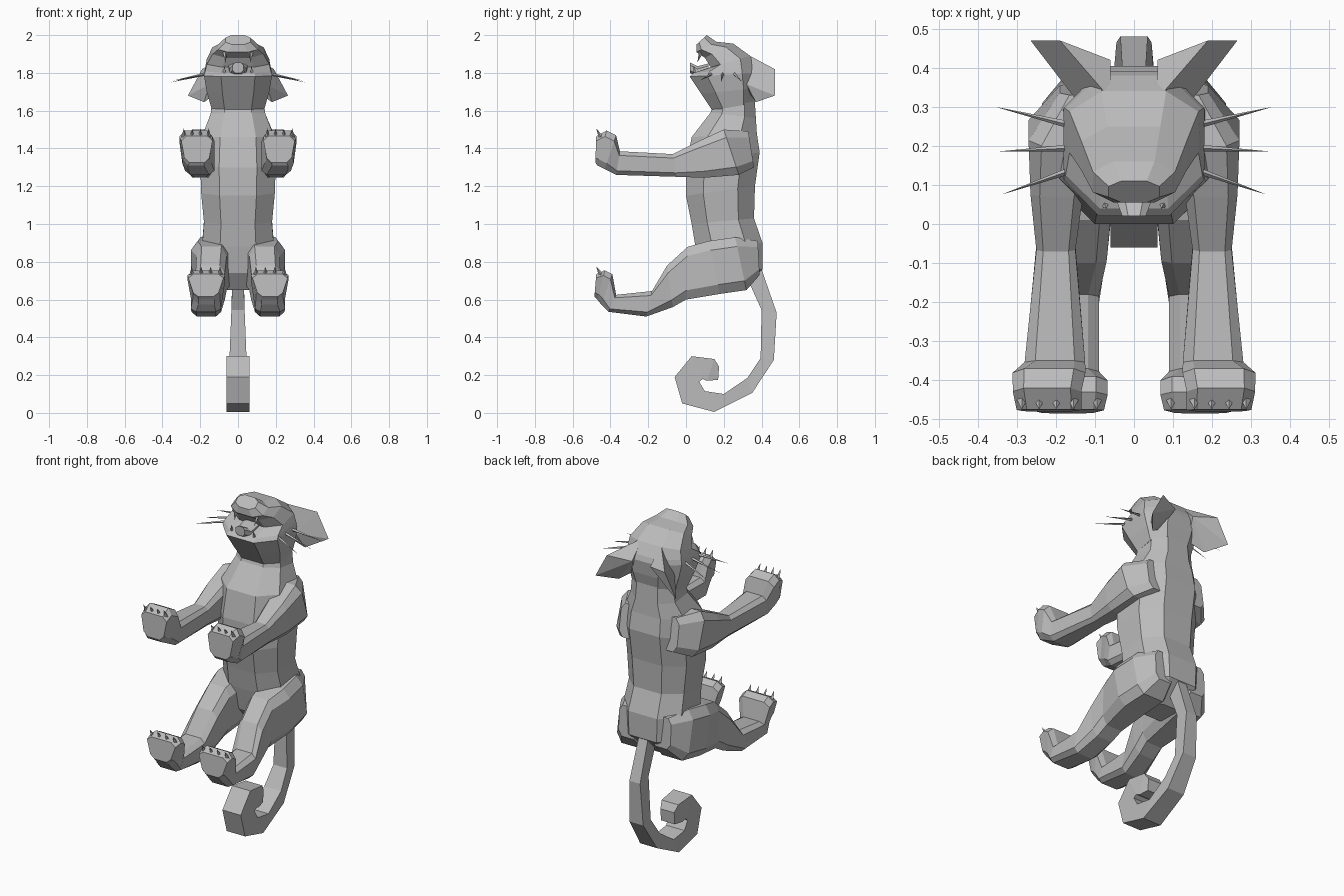
import bpy
import bmesh
from mathutils import Vector

cube = bpy.data.objects.get("Cube")
if cube:
    bpy.data.objects.remove(cube, do_unlink=True)

grey = bpy.data.materials.new("plain_grey")
grey.use_nodes = True
tone = (0.5, 0.5, 0.5, 1)
grey.diffuse_color = tone
grey.node_tree.nodes["Principled BSDF"].inputs["Base Color"].default_value = tone


def finish(name, bm, mirrored=False):
    """Turn a bmesh into a flat shaded object, optionally mirrored in x."""
    bmesh.ops.remove_doubles(bm, verts=bm.verts, dist=0.0005)
    bmesh.ops.recalc_face_normals(bm, faces=bm.faces)
    mesh = bpy.data.meshes.new(name)
    bm.to_mesh(mesh)
    bm.free()
    mesh.materials.append(grey)
    obj = bpy.data.objects.new(name, mesh)
    bpy.context.collection.objects.link(obj)
    if mirrored:
        obj.modifiers.new("mirror", "MIRROR").use_mirror_merge = False
    return obj


def section(front, back, x_in, x_out, cut, taper):
    """Chamfered box section spanning two side-view points and an x range."""
    front, back = Vector((0, *front)), Vector((0, *back))
    mid, half = (front + back) / 2, (front - back) / 2
    centre, width = (x_in + x_out) / 2, (x_out - x_in) / 2
    outline = [(cut, 1), (1, cut), (1, -cut), (cut, -1),
               (-cut, -1), (-1, -cut), (-1, cut), (-cut, 1)]
    points = []
    for u, v in outline:
        squeeze = 1 - (1 - taper) * (1 - v) / 2
        points.append(mid + half * v + Vector((centre + width * u * squeeze, 0, 0)))
    return points


def loft(name, rings, cut=0.5, mirrored=False):
    """Skin a chain of sections: front point, back point, x range, taper."""
    bm = bmesh.new()
    loops = []
    for front, back, x_in, x_out, *taper in rings:
        pts = section(front, back, x_in, x_out, cut, taper[0] if taper else 1)
        loops.append([bm.verts.new(p) for p in pts])
    for a, b in zip(loops, loops[1:]):
        for i in range(len(a)):
            j = (i + 1) % len(a)
            bm.faces.new((a[i], a[j], b[j], b[i]))
    bm.faces.new(loops[0])
    bm.faces.new(loops[-1])
    return finish(name, bm, mirrored)


def centred(rings):
    return [(front, back, -w, w) for front, back, w in rings]


def spikes(name, pairs, radius, sides=4):
    """Mirrored set of thin pointed cones from base to tip."""
    bm = bmesh.new()
    for base, tip in pairs:
        base, tip = Vector(base), Vector(tip)
        way = tip - base
        turn = way.to_track_quat("Z", "Y").to_matrix().to_4x4()
        turn.translation = (base + tip) / 2
        bmesh.ops.create_cone(bm, cap_ends=True, segments=sides, radius1=radius,
                              radius2=0, depth=way.length, matrix=turn)
    return finish(name, bm, True)


# Torso and neck
loft("torso", centred([
    ((.16, 1.68), (.36, 1.72), .13),
    ((.13, 1.59), (.37, 1.56), .145),
    ((.03, 1.46), (.375, 1.48), .19),
    ((0, 1.3), (.39, 1.38), .2),
    ((0, 1.15), (.365, 1.2), .195),
    ((.03, 1), (.36, 1.03), .18),
    ((.05, .88), (.405, .9), .19),
    ((.08, .74), (.405, .76), .18),
    ((.15, .65), (.3, .65), .1)]))

# Skull with an undercut for the open mouth, reaching up to the muzzle
loft("head", centred([
    ((.14, 1.6), (.36, 1.64), .14),
    ((.08, 1.69), (.38, 1.72), .165),
    ((.02, 1.78), (.39, 1.8), .18),
    ((.04, 1.8), (.38, 1.83), .175),
    ((.13, 1.83), (.34, 1.89), .165),
    ((.1, 1.88), (.25, 1.955), .135),
    ((.055, 1.91), (.16, 1.965), .105),
    ((.055, 1.95), (.11, 2), .065)]))

# Tongue
loft("tongue", centred([
    ((.12, 1.8), (.12, 1.85), .05),
    ((.06, 1.78), (.06, 1.835), .045),
    ((.02, 1.8), (.02, 1.855), .03)]))

# Teeth
spikes("teeth", [((.07, .08, 1.91), (.065, .06, 1.855)),
                 ((.075, .05, 1.785), (.07, .04, 1.84))], .012)

# Ears
bm = bmesh.new()
for p in [(.265, .47, 1.68), (.19, .47, 1.82), (.18, .37, 1.645), (.06, .42, 1.8),
          (.06, .32, 1.9), (.15, .32, 1.74), (.1, .33, 1.7)]:
    bm.verts.new(p)
bmesh.ops.convex_hull(bm, input=bm.verts)
finish("ears", bm, True)

# Whiskers
spikes("whiskers", [((.15, .25, 1.8), (.355, .3, 1.75)),
                    ((.15, .195, 1.8), (.355, .185, 1.75)),
                    ((.14, .145, 1.8), (.34, .075, 1.76))], .01)

# Arms ending in raised paws
loft("arms", [
    ((.33, 1.49), (.36, 1.3), .05, .19),
    ((.2, 1.5), (.28, 1.26), .08, .27),
    ((.07, 1.44), (.1, 1.245), .13, .265),
    ((-.07, 1.37), (-.05, 1.25), .15, .25),
    ((-.35, 1.385), (-.37, 1.26), .125, .28),
    ((-.37, 1.47), (-.43, 1.29), .12, .315, .75),
    ((-.42, 1.495), (-.47, 1.31), .13, .315, .7),
    ((-.475, 1.465), (-.48, 1.325), .13, .305, .7)], .65, True)

# Legs ending in raised feet
loft("legs", [
    ((.38, .91), (.39, .73), .05, .17),
    ((.26, .93), (.32, .65), .03, .235),
    ((.12, .91), (.18, .63), .04, .25),
    ((.01, .88), (0, .6), .06, .22),
    ((-.1, .78), (-.07, .56), .07, .225),
    ((-.18, .645), (-.21, .51), .09, .245),
    ((-.37, .625), (-.41, .535), .09, .25),
    ((-.39, .735), (-.45, .575), .06, .275, .6),
    ((-.43, .755), (-.47, .6), .06, .275, .6),
    ((-.475, .735), (-.485, .615), .07, .27, .6)], .65, True)

# Four claws on every paw
for name, start, step, height in [("hand_claws", .155, .044, 1.46),
                                  ("foot_claws", .095, .05, .73)]:
    spikes(name, [((start + i * step, -.45, height), (start + i * step, -.475, height + .045))
                  for i in range(4)], .013)

# Curled tail, outer edge first
loft("tail", centred([
    ((.4, .76), (.33, .7), .03),
    ((.48, .53), (.4, .545), .035),
    ((.465, .28), (.395, .29), .045),
    ((.35, .105), (.325, .185), .055),
    ((.15, .005), (.2, .1), .06),
    ((-.02, .05), (.1, .115), .06),
    ((-.06, .19), (.07, .165), .06),
    ((.03, .3), (.09, .18), .06),
    ((.15, .285), (.11, .17), .055),
    ((.175, .245), (.17, .175), .045)]), 1)
